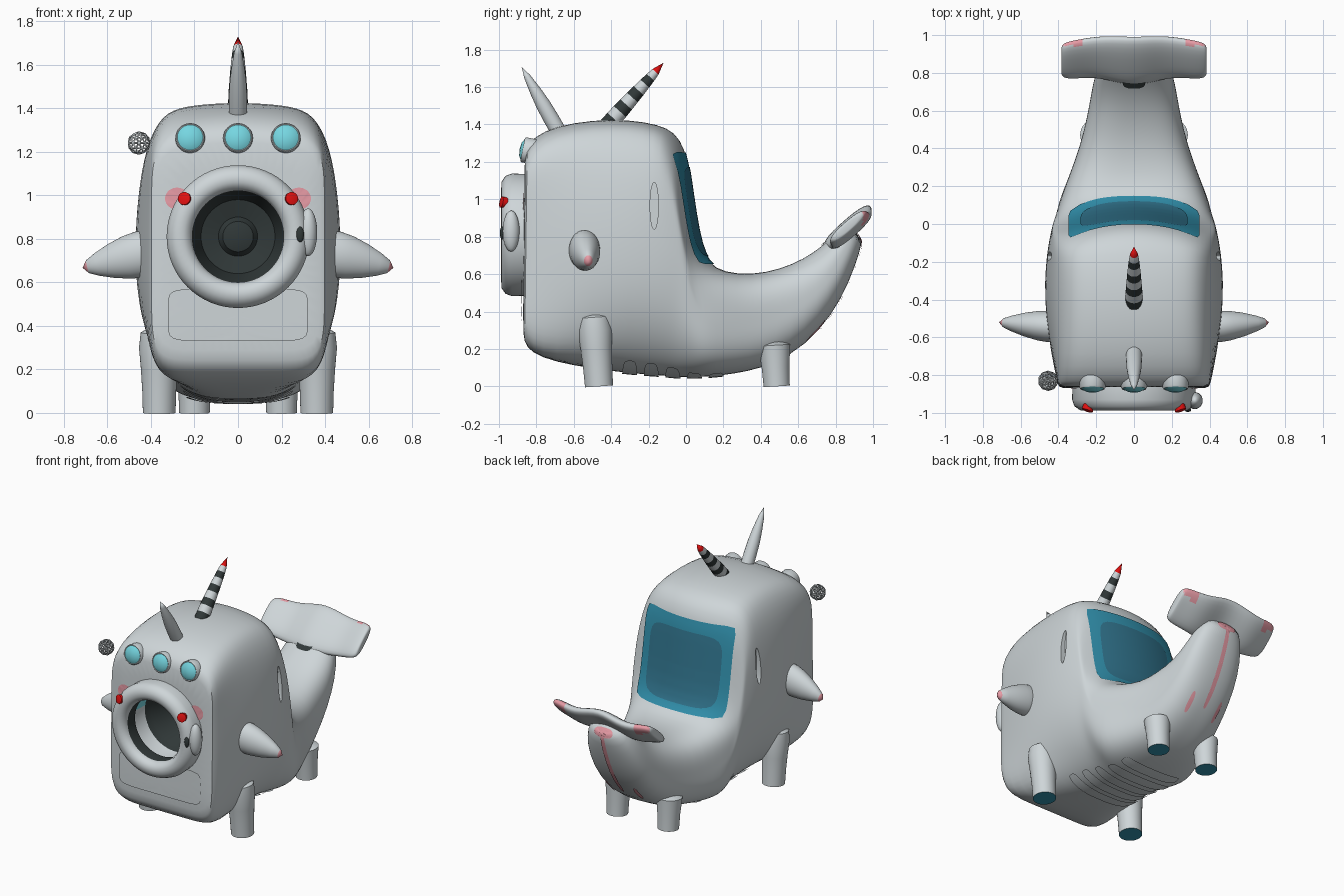
import bpy, bmesh, math
from mathutils import Vector
from mathutils.bvhtree import BVHTree

if "Cube" in bpy.data.objects:
    bpy.data.objects.remove(bpy.data.objects["Cube"])

COLOURS = [("shell grey", (0.62, 0.67, 0.69)), ("charcoal", (0.03, 0.04, 0.04)),
           ("red", (0.75, 0.005, 0.005)), ("pink", (0.80, 0.33, 0.38)),
           ("aqua", (0.18, 0.67, 0.75)), ("window teal", (0.03, 0.27, 0.40)),
           ("deep teal", (0.03, 0.17, 0.26))]
MATS = []
for name, c in COLOURS:
    m = bpy.data.materials.new(name)
    m.diffuse_color = (*c, 1)
    m.use_nodes = True
    m.node_tree.nodes["Principled BSDF"].inputs["Base Color"].default_value = m.diffuse_color
    MATS.append(m)
GREY, DARK, RED, PINK, AQUA, TEAL, DEEP = range(7)


def activate(ob):
    bpy.ops.object.select_all(action='DESELECT')
    ob.select_set(True)
    bpy.context.view_layer.objects.active = ob


def finish(name, bm, flip=False, angle=40, recalc=True):
    bmesh.ops.remove_doubles(bm, verts=bm.verts, dist=1e-5)
    if recalc:
        bmesh.ops.recalc_face_normals(bm, faces=bm.faces)
    if flip:
        bmesh.ops.reverse_faces(bm, faces=bm.faces)
    me = bpy.data.meshes.new(name)
    bm.to_mesh(me)
    bm.free()
    for m in MATS:
        me.materials.append(m)
    ob = bpy.data.objects.new(name, me)
    bpy.context.collection.objects.link(ob)
    activate(ob)
    bpy.ops.object.shade_smooth_by_angle(angle=math.radians(angle))
    return ob


def bridge(rings, mats, cap=False):
    """Skin closed rings of points; mats is one index or one per band."""
    bm = bmesh.new()
    vs = [[bm.verts.new(p) for p in r] for r in rings]
    n = len(rings[0])
    for i in range(len(vs) - 1):
        for j in range(n):
            k = (j + 1) % n
            f = bm.faces.new((vs[i][j], vs[i][k], vs[i + 1][k], vs[i + 1][j]))
            f.material_index = mats if isinstance(mats, int) else mats[i]
    if cap:
        bm.faces.new(vs[0])
        bm.faces.new(vs[-1])
    return bm


def super_point(t, n):
    c, s = math.cos(t), math.sin(t)
    r = (abs(c) ** n + abs(s) ** n) ** (-1 / n)
    return c * r, s * r


def spin(name, profile, origin, axis, mats=GREY, squash=(1, 1), seg=40, flip=False):
    """Turn (radius, height) points around an axis."""
    q = Vector(axis).to_track_quat('Z', 'Y')
    rings = [[Vector(origin) + q @ Vector((r * squash[0] * math.cos(j * math.tau / seg),
                                           r * squash[1] * math.sin(j * math.tau / seg), h))
              for j in range(seg)] for r, h in profile]
    return finish(name, bridge(rings, mats), flip)


def ball(name, centre, size, mat=GREY):
    prof = [(math.sin(i * math.pi / 12), -math.cos(i * math.pi / 12)) for i in range(13)]
    ob = spin(name, prof, (0, 0, 0), (0, 0, 1), mat, seg=24)
    ob.scale, ob.location = size, centre
    return ob


# Body: (top y, top z, bottom y, bottom z, half width, upper squareness)
SECTIONS = [(-.865, 1.23, -.872, .31, .375, 9), (-.855, 1.28, -.868, .24, .40, 9),
            (-.81, 1.335, -.83, .18, .41, 9), (-.70, 1.39, -.70, .13, .435, 9),
            (-.50, 1.425, -.50, .095, .467, 8), (-.30, 1.425, -.30, .07, .474, 8),
            (-.15, 1.40, -.15, .06, .46, 8), (-.06, 1.36, -.09, .055, .447, 8),
            (-.005, 1.27, -.05, .05, .437, 7), (.02, 1.13, -.02, .05, .432, 6),
            (.047, .93, .02, .05, .422, 5), (.08, .75, .06, .05, .41, 5),
            (.125, .655, .12, .053, .395, 4.5), (.20, .61, .20, .06, .365, 4),
            (.35, .595, .33, .08, .31, 3), (.50, .625, .47, .12, .265, 3),
            (.63, .68, .64, .22, .235, 2.6), (.73, .75, .78, .38, .215, 2.5),
            (.79, .81, .87, .55, .19, 2.5), (.83, .85, .93, .72, .15, 2.4),
            (.865, .87, .945, .79, .10, 2)]
rings = []
for yt, zt, yb, zb, w, nt in SECTIONS:
    ring = []
    nb = min(nt, 3 + 6 * min(1, max(0, (-.45 - yt) / .36)))
    bow = min(1, max(0, 1.5 - abs(yt - .02) * 7.5))
    for j in range(64):
        t = j * math.tau / 64
        u, v = super_point(t, nt if t < math.pi else nb)
        f = (v + 1) / 2
        z = zb + (zt - zb) * f
        # sides bulge at mid height, roof is crowned, back wall is bowed
        x = u * (w if w < .40 else .40 + (w - .40) * (1 - min(1, abs(z - .75) / .62) ** 2))
        if yt < .01:
            z -= .045 * (x / .4) ** 2 * max(v, 0)
        y = yb + (yt - yb) * f - .06 * bow * (x / .35) ** 2 * max(v, 0)
        ring.append((x, y, z))
    rings.append(ring)
body = finish("body", bridge(rings, GREY, cap=True), angle=60)
body.modifiers.new("smooth", 'SUBSURF').levels = 1
activate(body)
bpy.ops.object.modifier_apply(modifier="smooth")
bm = bmesh.new()
bm.from_mesh(body.data)
SURFACE = BVHTree.FromBMesh(bm)
bm.free()

# Door opening and side slots cut from the body
cutters = [spin("door_cutter", [(0, 0), (.245, 0), (.245, .7), (0, .7)], (0, -1.2, .81), (0, 1, 0))]
for s in (-1, 1):
    cutters.append(spin("slot_cutter", [(0, 0), (.022, 0), (.022, .2), (0, .2)],
                        (s * .42, -.17, .965), (s, 0, 0), squash=(1, 5.7)))
for c in cutters:
    c.hide_render = True
    mod = body.modifiers.new("cut", 'BOOLEAN')
    mod.operation, mod.object, mod.solver = 'DIFFERENCE', c, 'EXACT'
    activate(body)
    bpy.ops.object.modifier_apply(modifier=mod.name)
    bpy.data.objects.remove(c)
bpy.ops.object.shade_smooth_by_angle(angle=math.radians(40))


def patch(name, centre, half, n, start, direction, mat, offset=.006):
    """Thin rounded plate that follows the body surface; start is the ray depth."""
    d = Vector(direction)
    rings = []
    for i in range(13):
        ring = []
        for j in range(64):
            u, v = super_point(j * math.tau / 64, n)
            a, b = centre[0] + u * half[0] * i / 12, centre[1] + v * half[1] * i / 12
            o = Vector((a, start, b)) if d.y else Vector((a, b, start))
            p, nor = SURFACE.ray_cast(o, d)[:2]
            if p is None:
                p, nor = SURFACE.find_nearest(o)[:2]
            ring.append(p + nor * offset)
        rings.append(ring)
    bm = bridge(rings, mat)
    bmesh.ops.recalc_face_normals(bm, faces=bm.faces)
    flip = sum(f.normal.dot(d) * f.calc_area() for f in bm.faces) > 0
    return finish(name, bm, flip, recalc=False)


# Back window, front panel, tail marks, cheeks, belly ribs
patch("back_window", (0, .95), (.345, .30), 20, .3, (0, -1, 0), TEAL)
patch("back_window_centre", (0, .93), (.28, .24), 6, .3, (0, -1, 0), DEEP, .0095)
patch("front_panel", (0, .45), (.32, .12), 8, -2, (0, 1, 0), GREY, .009)
patch("tail_line", (0, .54), (.016, .25), 4, 2, (0, -1, 0), PINK)
patch("tail_tip_mark", (0, .79), (.07, .03), 2.5, 2, (0, -1, 0), PINK)
patch("tail_joint", (0, .765), (.06, .045), 3, 2, (0, 0, -1), DARK)
for s in (-1, 1):
    patch("cheek", (s * .28, .985), (.055, .05), 2, -2, (0, 1, 0), PINK)
    patch("tail_side_mark", (s * .11, .69), (.014, .05), 2.5, -1, (0, 0, 1), PINK)
for i in range(5):
    patch("belly_rib", (0, -.30 + i * .115), (.27 - .012 * i, .04), 5, -1, (0, 0, 1), GREY, .009)

# Door ring, drum, handle, eyes
spin("door_ring", [(.215, -.14), (.21, -.05), (.222, -.02), (.25, -.002), (.285, -.004), (.315, -.025),
                   (.328, -.06), (.325, -.14), (.215, -.14)], (0, -.99, .81), (0, -1, 0),
     [DARK] + [GREY] * 7, seg=64)
drum = spin("drum", [(.245, 0), (.235, .16), (.215, .20), (.17, .34), (.09, .36), (.07, .33), (0, .31)],
            (0, -.87, .81), (0, 1, 0), [GREY] + [DARK] * 5, seg=48, flip=True)
for f in drum.data.polygons:
    if f.material_index == GREY and f.center.x < -.1 and f.center.z > .83:
        f.material_index = AQUA
ball("door_handle", (.322, -.935, .83), (.042, .045, .11))
ball("door_latch", (.285, -.983, .82), (.018, .012, .036), DARK)
for s in (-1, 1):
    spin("eye", [(.03, -.025), (.03, .003), (.02, .006), (0, .006)], (s * .247, -.985, .985),
         (s * .35, -1, .2), RED, seg=20)

# Three round buttons
for x in (-.22, 0, .22):
    spin("button", [(.068, -.04), (.068, .015), (.063, .022), (.059, .02), (.056, .022), (.035, .034), (0, .038)],
         (x, -.852, 1.262), (0, -1, .2), [GREY] * 3 + [AQUA] * 3)

# Striped horn and plain horn
bands = [(.045, 0), (.045, .05), (.044, .10), (.041, .15), (.038, .20), (.035, .25), (.031, .30),
         (.027, .345), (.022, .385), (0, .45)]
spin("striped_horn", bands, (0, -.42, 1.395), (0, .3, .335),
     [DARK, GREY, DARK, GREY, DARK, GREY, DARK, GREY, RED], seg=24)
spin("plain_horn", [(.042, -.03), (.042, .08), (.039, .17), (.031, .25), (.018, .34), (0, .40)],
     (0, -.68, 1.36), (0, -.2, .35), seg=24)

# Legs with coloured soles, and side fins
for s in (-1, 1):
    spin("front_leg", [(0, 0), (.075, 0), (.078, .1), (.084, .2), (.093, .3), (.085, .37), (0, .42)],
         (s * .362, -.465, 0), (0, -.07, 1), [TEAL] + [GREY] * 5)
    spin("rear_leg", [(0, 0), (.07, 0), (.074, .1), (.085, .22), (0, .26)],
         (s * .20, .485, 0), (0, -.06, 1), [TEAL] + [GREY] * 3)
    spin("side_fin", [(.10, -.03), (.107, .03), (.10, .09), (.08, .165), (.053, .235), (.03, .28), (0, .303)],
         (s * .42, -.545, .735), (s * .3, .025, -.07), [GREY] * 5 + [PINK], squash=(.78, 1))

# Tail fluke: tilted sections across x, pink rear corners
along, up = Vector((0, .75, .66)), Vector((0, -.66, .75))
rings = []
for i in range(33):
    a = -math.pi / 2 + math.pi * i / 32
    x = .385 * math.sin(a)
    round_off = max(math.cos(a), .02) ** .22
    wave = .012 * math.cos(x * math.tau / .4)
    mid = Vector((x, .873, .845)) + up * wave
    chord, thick = (.152 + .010 * math.cos(x * math.tau / .5)) * round_off, .037 * round_off
    rings.append([mid + along * (chord * u) + up * (thick * v)
                  for u, v in (super_point(j * math.tau / 28, 2.5) for j in range(28))])
bm = bridge(rings, GREY, cap=True)
for f in bm.faces:
    c = f.calc_center_median()
    if abs(c.x) > .28 and c.y > .945:
        f.material_index = PINK
finish("tail_fluke", bm, angle=60)

# Small wire ball beside the head
bm = bmesh.new()
bmesh.ops.create_icosphere(bm, subdivisions=2, radius=.05)
wire = finish("wire_ball", bm)
wire.location = (-.455, -.83, 1.24)
wire.modifiers.new("wire", 'WIREFRAME').thickness = .008
